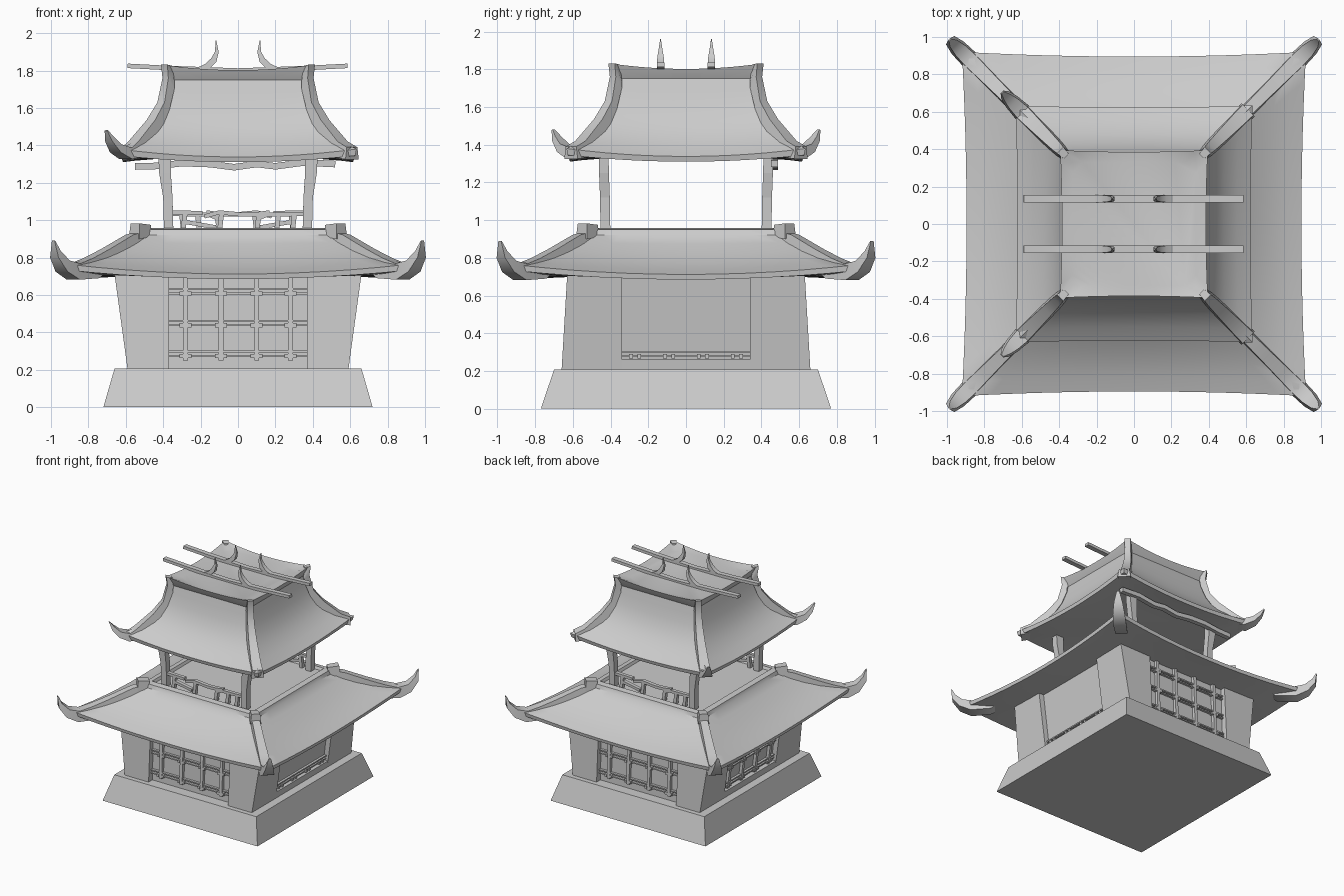
import bpy, bmesh, math
from mathutils import Vector as V

if "Cube" in bpy.data.objects:
    bpy.data.objects.remove(bpy.data.objects["Cube"])


def build(name, lofts, smooth=0):
    """One object made from several lofted, capped skins (each a list of rings)."""
    bm = bmesh.new()
    for rings in lofts:
        vs = [[bm.verts.new(p) for p in r] for r in rings]
        n = len(vs[0])
        for a, b in zip(vs, vs[1:]):
            for i in range(n):
                j = (i + 1) % n
                bm.faces.new((a[i], a[j], b[j], b[i]))
        bm.faces.new(vs[0])
        bm.faces.new(vs[-1])
    bmesh.ops.recalc_face_normals(bm, faces=bm.faces)
    me = bpy.data.meshes.new(name)
    bm.to_mesh(me)
    bm.free()
    ob = bpy.data.objects.new(name, me)
    bpy.context.collection.objects.link(ob)
    if smooth:
        bpy.context.view_layer.objects.active = ob
        ob.select_set(True)
        bpy.ops.object.shade_smooth_by_angle(angle=math.radians(smooth))
        ob.select_set(False)
    return ob


def rect(x0, x1, y0, y1, z):
    return [V((x0, y0, z)), V((x1, y0, z)), V((x1, y1, z)), V((x0, y1, z))]


def mirror(rings, sx, sy):
    return [[V((p[0] * sx, p[1] * sy, p[2])) for p in r] for r in rings]


def bar(pts, side, w, h):
    """Rectangular bar along points; side = width direction, taper if w/h are lists."""
    pts, side, rings = [V(p) for p in pts], V(side), []
    for i, p in enumerate(pts):
        t = (pts[min(i + 1, len(pts) - 1)] - pts[max(i - 1, 0)]).normalized()
        ww = w[i] if isinstance(w, list) else w
        hh = h[i] if isinstance(h, list) else h
        a, b = side * ww / 2, side.cross(t).normalized() * hh / 2
        rings.append([p - a - b, p + a - b, p + a + b, p - a + b])
    return rings


def roof_ring(h, z, flare=0, lift=0, n=12):
    """Square ring whose sides bow in plan (flare) and rise to the corners (lift)."""
    ring = []
    for k in range(4):
        c, s = math.cos(k * math.pi / 2), math.sin(k * math.pi / 2)
        for i in range(n):
            u = 2 * i / n - 1
            x, y = u * (h + flare), -(h + flare * u * u)
            ring.append(V((c * x - s * y, s * x + c * y, z + lift * u * u)))
    return ring


def ridge(stations):
    """Diagonal ridge: (top r, top z, bottom r, bottom z, half width)."""
    rings = []
    for rt, zt, rb, zb, w in stations:
        d = V((w, -w, 0)) * 0.707
        t, b = V((rt, rt, zt)), V((rb, rb, zb))
        rings.append([b - d, b + d, t + d * 0.8, t - d * 0.8])
    return rings


CORNERS = [(1, 1), (1, -1), (-1, 1), (-1, -1)]

# Stone base
build("base", [[rect(-.72, .72, -.77, .77, 0), rect(-.66, .66, -.70, .70, .207)]])

# Lower walls: recessed core, four leaning corner piers, side sills
build("wall_core", [[rect(-.55, .55, -.61, .61, .2), rect(-.615, .615, -.59, .59, .71)]])
pier = [rect(.37, .59, .34, .66, .2), rect(.37, .66, .34, .63, .71)]
build("corner_piers", [mirror(pier, *c) for c in CORNERS])
sill = [rect(.5, .59, -.35, .35, .2), rect(.5, .598, -.35, .35, .262)]
build("side_sills", [mirror(sill, s, 1) for s in (1, -1)])


# Window lattices
def lattice(name, face, normal, half, rails, uprights):
    side, lofts = V(normal), []
    for z in rails:
        for dz in (-.012, .012):
            lofts.append(bar([face(-half, z + dz), face(half, z + dz)], side, .03, .010))
        for u in uprights:
            for du in (-.022, .022):     # little pegs at the crossings
                lofts.append(bar([face(u + du - .01, z - .012), face(u + du + .01, z - .012)],
                                 side, .05, .022))
    if len(rails) > 1:
        for u in uprights:
            lofts.append(bar([face(u, .25), face(u, .70)], side, .04, .026))
    build(name, lofts)


def yface(s):
    return lambda u, z: V((u, s * (.615 - .04 * (z - .2)), z))


def xface(s):
    return lambda u, z: V((s * (.555 + .127 * (z - .2)), u, z))


COLS, ROWS = [-.28, -.09, .10, .28], [.285, .45, .62]
lattice("front_lattice", yface(-1), (0, 1, 0), .37, ROWS, COLS)
lattice("back_lattice", yface(1), (0, 1, 0), .37, ROWS, COLS)
lattice("left_lattice", xface(-1), (1, 0, 0), .34, [.30, .45, .62], [-.27, -.09, .09, .27])
lattice("right_lattice_rail", xface(1), (1, 0, 0), .34, [.29], [-.27, -.09, .09, .27])

# Lower roof with raised rim round the upper floor
build("lower_roof", [[
    roof_ring(.46, .935), roof_ring(.47, .957), roof_ring(.515, .95), roof_ring(.525, .92),
    roof_ring(.58, .875, .005, .008), roof_ring(.66, .82, .01, .018),
    roof_ring(.74, .773, .015, .03), roof_ring(.82, .738, .02, .042),
    roof_ring(.895, .712, .025, .053), roof_ring(.89, .685, .025, .048),
    roof_ring(.80, .69, .02, .025), roof_ring(.58, .70)]], 35)

# Lower roof hip ridges ending in upswept horns
low = ridge([(.50, .945, .50, .88, .035), (.58, .922, .57, .87, .038), (.71, .845, .70, .77, .042),
             (.80, .797, .77, .69, .046), (.87, .768, .88, .682, .05), (.925, .784, .943, .725, .046),
             (.965, .835, .982, .80, .032), (.983, .89, .988, .89, .010)])
build("lower_ridges", [mirror(low, *c) for c in CORNERS], 40)
cap = ridge([(.487, .975, .487, .91, .036), (.55, .983, .555, .90, .042)])
build("ridge_caps", [mirror(cap, *c) for c in CORNERS])

# Upper storey columns
col = bar([(.37, .427, .92), (.375, .43, 1.12), (.39, .435, 1.25), (.392, .437, 1.36)],
          (1, 0, 0), [.05, .05, .062, .07], .052)
build("upper_columns", [mirror(col, *c) for c in CORNERS])

# Broken railings, front and back (turned half round)
Y, SIDE = -.43, (0, 1, 0)
rail = [bar([(a, Y, b) for a, b in line], SIDE, .03, .022) for line in (
    [(-.37, 1.042), (-.19, 1.038)],
    [(-.18, 1.02), (-.10, 1.042), (.02, 1.03), (.10, 1.032), (.17, 1.042)],
    [(.12, 1.015), (.16, 1.03), (.35, 1.033)],
    [(-.28, .99), (-.12, .962)])]
rail += [bar([(x, Y, .93), (x + .012, Y, 1.035)], SIDE, .03, .026) for x in (-.295, -.10, .10, .205, .29)]
build("front_railing", rail)
build("back_railing", [mirror(r, -1, -1) for r in rail])

# Warped beam under the upper eave at the back
build("warped_beam", [bar([(x, .47, z) for x, z in (
    (-.55, 1.287), (-.43, 1.29), (-.30, 1.305), (-.15, 1.30), (-.02, 1.283), (.10, 1.30),
    (.20, 1.288), (.35, 1.308), (.52, 1.30))], SIDE, .038, .035)])

# Upper roof with flared parapet and flat top
build("upper_roof", [[
    roof_ring(.33, 1.797), roof_ring(.385, 1.802, .01, .028), roof_ring(.375, 1.778, .005, .012),
    roof_ring(.36, 1.75), roof_ring(.375, 1.69), roof_ring(.397, 1.61, 0, .004),
    roof_ring(.43, 1.53, .004, .01), roof_ring(.48, 1.455, .006, .02),
    roof_ring(.55, 1.388, .008, .03), roof_ring(.622, 1.338, .012, .042),
    roof_ring(.615, 1.31, .012, .035), roof_ring(.55, 1.318, .01, .015),
    roof_ring(.40, 1.33)]], 35)

# Upper hip ridges: horns survive on the left, broken off on the right
stem = [(.362, 1.825, .355, 1.74, .022), (.395, 1.832, .36, 1.73, .03), (.388, 1.76, .36, 1.70, .028),
        (.412, 1.63, .39, 1.59, .034), (.466, 1.535, .44, 1.48, .04), (.56, 1.42, .53, 1.34, .048)]
stump = ridge(stem + [(.61, 1.39, .61, 1.325, .05)])
horn = ridge(stem + [(.595, 1.387, .60, 1.327, .05), (.645, 1.405, .655, 1.362, .042),
                     (.678, 1.445, .69, 1.42, .028), (.702, 1.482, .706, 1.478, .010)])
build("upper_ridges_right", [mirror(stump, 1, s) for s in (1, -1)], 40)
build("upper_ridges_left", [mirror(horn, -1, s) for s in (1, -1)], 40)

# Two roof poles with curved finials
poles, finials = [], []
for y in (.135, -.135):
    poles.append(bar([(-.59, y, 1.825), (-.36, y, 1.813), (0, y, 1.80), (.36, y, 1.813), (.585, y, 1.825)],
                     SIDE, .04, .024))
    arc = bar([(.22, y, 1.803), (.165, y, 1.822), (.13, y, 1.855), (.113, y, 1.90), (.118, y, 1.96)],
              SIDE, [.04, .038, .034, .022, .004], [.02, .034, .034, .02, .004])
    finials += [arc, mirror(arc, -1, 1)]
build("roof_poles", poles)
build("roof_finials", finials, 40)
